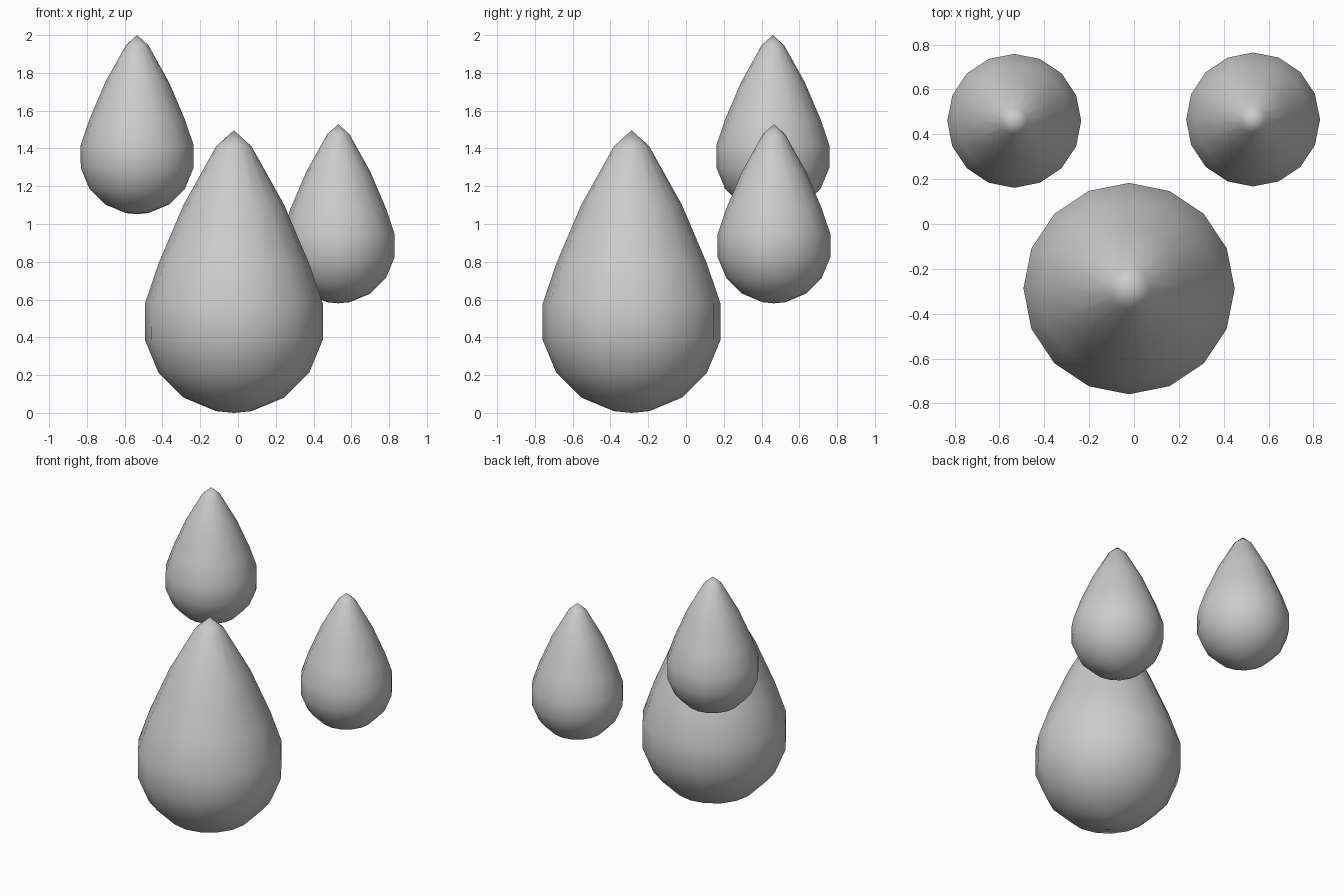
import bpy, bmesh, math

if "Cube" in bpy.data.objects:
    bpy.data.objects.remove(bpy.data.objects["Cube"])

SIDES = 16
# Profile (radius, height): round bowl below, tapering to a tip
BOWL_R = 0.48
profile = [(BOWL_R * math.sin(math.radians(a)), BOWL_R * (1 - math.cos(math.radians(a))))
           for a in (11.25, 33.75, 56.25, 78.75)]
profile += [(0.471, 0.578), (0.399, 0.79), (0.267, 1.10), (0.093, 1.412)]
TIP = 1.496


def make_drop(name, location, scale):
    bm = bmesh.new()
    rings = [[bm.verts.new((r * math.cos(2 * math.pi * i / SIDES),
                            r * math.sin(2 * math.pi * i / SIDES), z))
              for i in range(SIDES)] for r, z in profile]
    bottom, top = bm.verts.new((0, 0, 0)), bm.verts.new((0, 0, TIP))
    for i in range(SIDES):
        j = (i + 1) % SIDES
        bm.faces.new((bottom, rings[0][j], rings[0][i]))
        bm.faces.new((top, rings[-1][i], rings[-1][j]))
        for a, b in zip(rings, rings[1:]):
            bm.faces.new((a[i], a[j], b[j], b[i]))
    for f in bm.faces:
        f.smooth = True
    mesh = bpy.data.meshes.new(name)
    bm.to_mesh(mesh)
    bm.free()
    obj = bpy.data.objects.new(name, mesh)
    obj.location = location
    obj.scale = (scale,) * 3
    bpy.context.collection.objects.link(obj)


# One large drop in front, two small ones floating behind
make_drop("large_drop", (-0.022, -0.288, 0), 1.0)
make_drop("upper_small_drop", (-0.534, 0.46, 1.052), 0.634)
make_drop("lower_small_drop", (0.531, 0.466, 0.58), 0.634)
